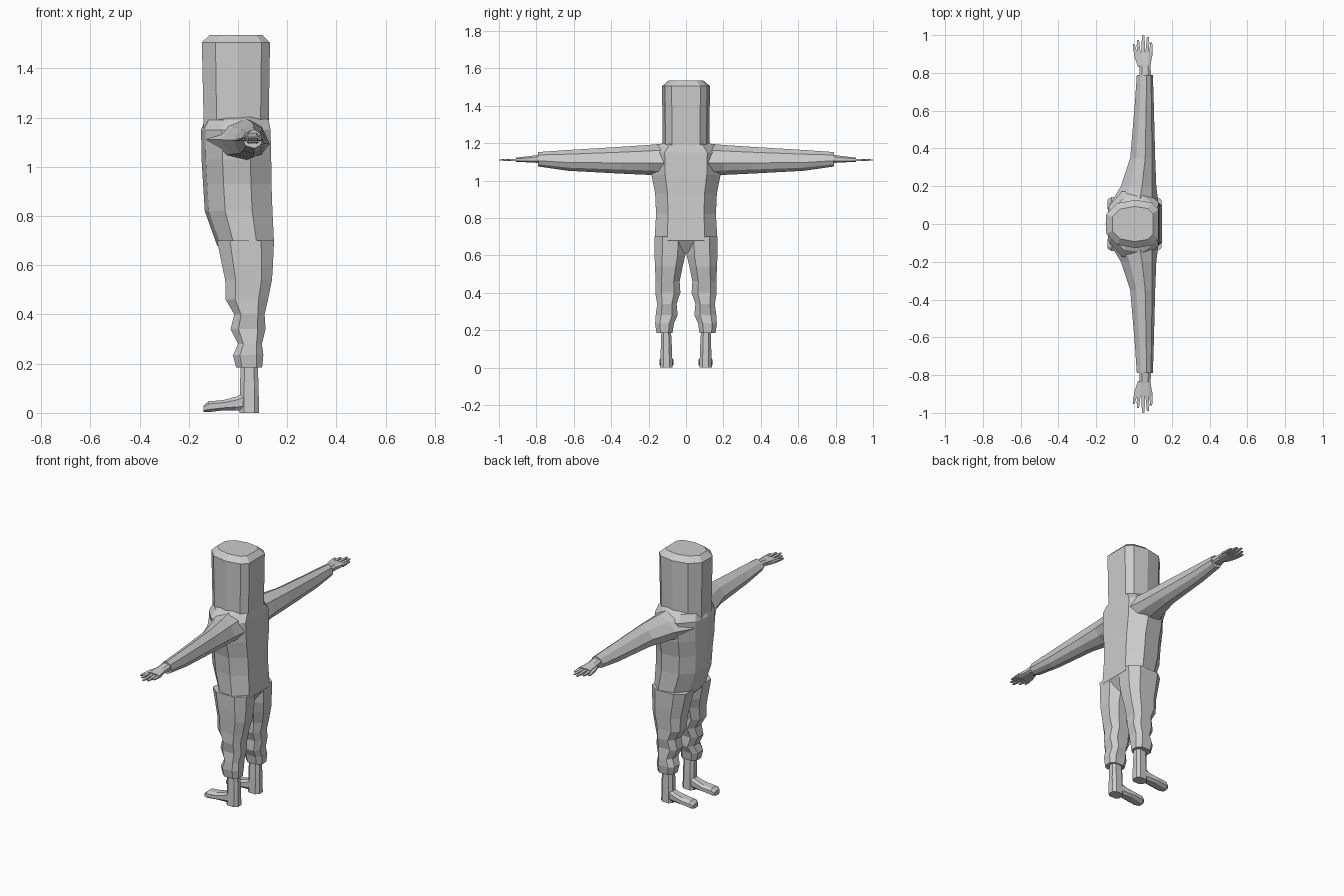
import bpy, bmesh

grey = bpy.data.materials.new("plain grey")
grey.diffuse_color = (0.6, 0.6, 0.6, 1)

OCT = [(1, -.5), (1, .5), (.55, 1), (-.55, 1), (-1, .5), (-1, -.5), (-.55, -1), (.55, -1)]
ARM = [(1, -.2), (.75, .6), (.2, 1), (-.5, .65), (-1, 0), (-.6, -.75), (.2, -1), (.75, -.7)]
BOX = [(1, -.6), (1, .6), (-1, .6), (-1, -.6)]
PLACE = {"z": lambda p, a, b: (a, b, p),      # ring in x, y
         "y": lambda p, a, b: (a, p, b),      # ring in x, z
         "x": lambda p, a, b: (p, a, b)}      # ring in y, z


def loft(bm, axis, rings, shape=OCT):
    """Skin rings of (position, a_min, a_max, b_min, b_max) along an axis."""
    loops = []
    for p, a0, a1, b0, b1 in rings:
        loops.append([bm.verts.new(PLACE[axis](p, (a0 + a1) / 2 + u * (a1 - a0) / 2,
                                               (b0 + b1) / 2 + v * (b1 - b0) / 2))
                      for u, v in shape])
    n = len(shape)
    for lo, hi in zip(loops, loops[1:]):
        for i in range(n):
            j = (i + 1) % n
            bm.faces.new((lo[i], lo[j], hi[j], hi[i]))
    bm.faces.new(loops[0])
    bm.faces.new(loops[-1])


def part(name, lofts, mirror=False):
    bm = bmesh.new()
    for args in lofts:
        loft(bm, *args)
    bmesh.ops.recalc_face_normals(bm, faces=bm.faces)
    me = bpy.data.meshes.new(name)
    bm.to_mesh(me)
    bm.free()
    me.materials.append(grey)
    ob = bpy.data.objects.new(name, me)
    bpy.context.collection.objects.link(ob)
    if mirror:
        m = ob.modifiers.new("other side", "MIRROR")
        m.use_axis = (False, True, False)
    return ob


# Tall boxy head with a bevelled crown
part("head", [("z", [(1.12, -.14, .125, -.12, .12), (1.2, -.14, .125, -.125, .125),
                     (1.505, -.147, .13, -.128, .128), (1.535, -.115, .1, -.093, .093)],
               [(1, -.6), (1, .6), (.75, .88), (.1, 1), (-.6, .85), (-1, .4),
                (-1, -.4), (-.6, -.85), (.1, -1), (.75, -.88)])])

# Torso from collar to crotch
part("torso", [("z", [(1.215, -.06, .09, -.09, .09), (1.19, -.135, .125, -.15, .15),
                      (1.15, -.15, .132, -.19, .19), (1.03, -.148, .135, -.185, .185),
                      (.93, -.142, .136, -.165, .165), (.82, -.135, .14, -.16, .16),
                      (.68, -.085, .147, -.168, .168), (.61, .0, .1, -.02, .02)],
                [(1, -.6), (1, 0), (1, .6), (.4, 1), (-.4, .9), (-.88, .5), (-1, 0),
                 (-.88, -.5), (-.4, -.9), (.4, -1)])])

# Sleeves
part("arms", [("y", [(.1, -.13, .13, 1.02, 1.2), (.2, -.07, .118, 1.03, 1.19),
                     (.35, -.02, .112, 1.037, 1.18), (.63, .004, .105, 1.052, 1.163),
                     (.79, .015, .1, 1.075, 1.152)], ARM)], True)

# Hands: palm, four fingers and thumb
hand = [("y", [(.77, .03, .09, 1.093, 1.14), (.84, .028, .088, 1.097, 1.13),
               (.91, .018, .098, 1.1, 1.122)])]
for x0, x1, tip in [(.028, .022, .975), (.049, .049, 1.0), (.069, .073, .99), (.089, .091, .96)]:
    hand.append(("y", [(.89, x0 - .01, x0 + .01, 1.1, 1.121),
                       (tip - .03, x1 - .008, x1 + .008, 1.102, 1.118),
                       (tip, x1 - .005, x1 + .005, 1.106, 1.114)], BOX))
hand.append(("y", [(.83, .022, .05, 1.1, 1.122), (.88, .004, .026, 1.1, 1.12),
                   (.93, -.005, .01, 1.102, 1.116), (.953, -.005, .003, 1.106, 1.113)], BOX))
part("hands", hand, True)

# Wrinkled trouser legs
part("trouser_legs", [("z", [(.7, -.085, .146, .0, .168), (.6, -.065, .142, .004, .168),
                             (.54, -.052, .138, .018, .166), (.46, -.05, .122, .034, .162),
                             (.4, -.015, .108, .03, .164), (.34, -.03, .112, .05, .154),
                             (.28, .0, .097, .045, .162), (.235, -.02, .103, .065, .165),
                             (.185, -.008, .098, .072, .158)])], True)

# Boots: shaft with heel, then the foot running forward
part("boots", [("z", [(.25, .012, .078, .083, .13), (.1, .008, .084, .075, .135),
                      (0, .006, .085, .072, .138)]),
               ("x", [(.03, .077, .133, .008, .085), (-.01, .074, .136, .01, .065),
                      (-.06, .068, .142, .01, .052), (-.12, .068, .142, .003, .047),
                      (-.14, .08, .13, .003, .03)])], True)
